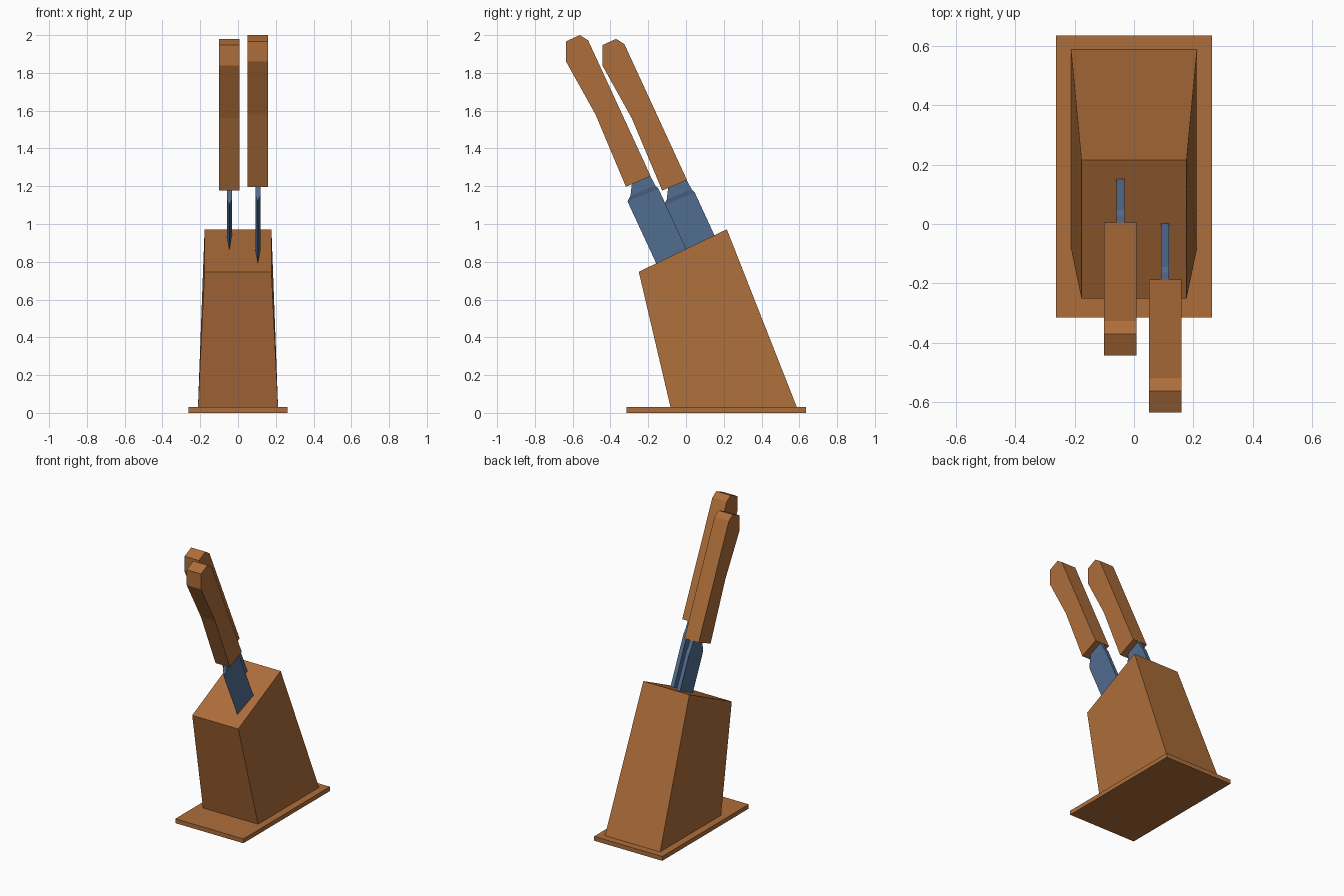
import bpy
import bmesh

if "Cube" in bpy.data.objects:
    bpy.data.objects.remove(bpy.data.objects["Cube"])


def material(name, rgb):
    m = bpy.data.materials.new(name)
    m.diffuse_color = (*rgb, 1.0)
    m.use_nodes = True
    m.node_tree.nodes["Principled BSDF"].inputs["Base Color"].default_value = m.diffuse_color
    return m


WOOD = material("brown_wood", (0.42, 0.155, 0.043))
STEEL = material("blue_steel", (0.084, 0.156, 0.287))


def loft(name, rings, mat):
    """Join rings of equal point count into a closed solid."""
    bm = bmesh.new()
    rows = [[bm.verts.new(p) for p in ring] for ring in rings]
    n = len(rows[0])
    bm.faces.new(rows[0])
    bm.faces.new(rows[-1][::-1])
    for a, b in zip(rows, rows[1:]):
        for i in range(n):
            j = (i + 1) % n
            bm.faces.new((a[i], b[i], b[j], a[j]))
    # collapsed points make the sharp cutting edge
    bmesh.ops.remove_doubles(bm, verts=bm.verts, dist=1e-5)
    bmesh.ops.recalc_face_normals(bm, faces=bm.faces)
    me = bpy.data.meshes.new(name)
    bm.to_mesh(me)
    bm.free()
    me.materials.append(mat)
    ob = bpy.data.objects.new(name, me)
    bpy.context.collection.objects.link(ob)
    return ob


def section(front, back, w_front, w_back):
    """Four-sided ring from a front and a back (y, z) point and half widths."""
    return [(-w_front, *front), (w_front, *front), (w_back, *back), (-w_back, *back)]


# Base plate
loft("base_plate", [section((-0.315, z), (0.635, z), 0.262, 0.262) for z in (0, 0.03)], WOOD)

# Leaning block with a slanted top
loft("knife_block", [section((-0.082, 0.03), (0.587, 0.03), 0.212, 0.212),
                     section((-0.25, 0.747), (0.216, 0.972), 0.177, 0.177)], WOOD)

# Knives: side profile of the handle, and blade rings from handle to block
HANDLE = [(-0.318, 1.197), (-0.187, 1.253), (-0.518, 1.972), (-0.562, 2.0),
          (-0.635, 1.967), (-0.635, 1.86), (-0.479, 1.58)]
T = 0.0135
BLADE = [section((-0.286, 1.216), (-0.19, 1.256), T, T),
         section((-0.294, 1.15), (-0.163, 1.205), T, T),
         section((-0.31, 1.12), (-0.145, 1.185), 0, T),
         section((-0.136, 0.745), (0.021, 0.825), 0, T)]

for label, x, dy, dz in (("right", 0.105, 0, 0), ("left", -0.046, 0.192, -0.02)):
    handle = loft(label + "_knife_handle",
                  [[(s * 0.055, y, z) for y, z in HANDLE] for s in (-1, 1)], WOOD)
    blade = loft(label + "_knife_blade", BLADE, STEEL)
    for ob in (handle, blade):
        ob.location = (x, dy, dz)
